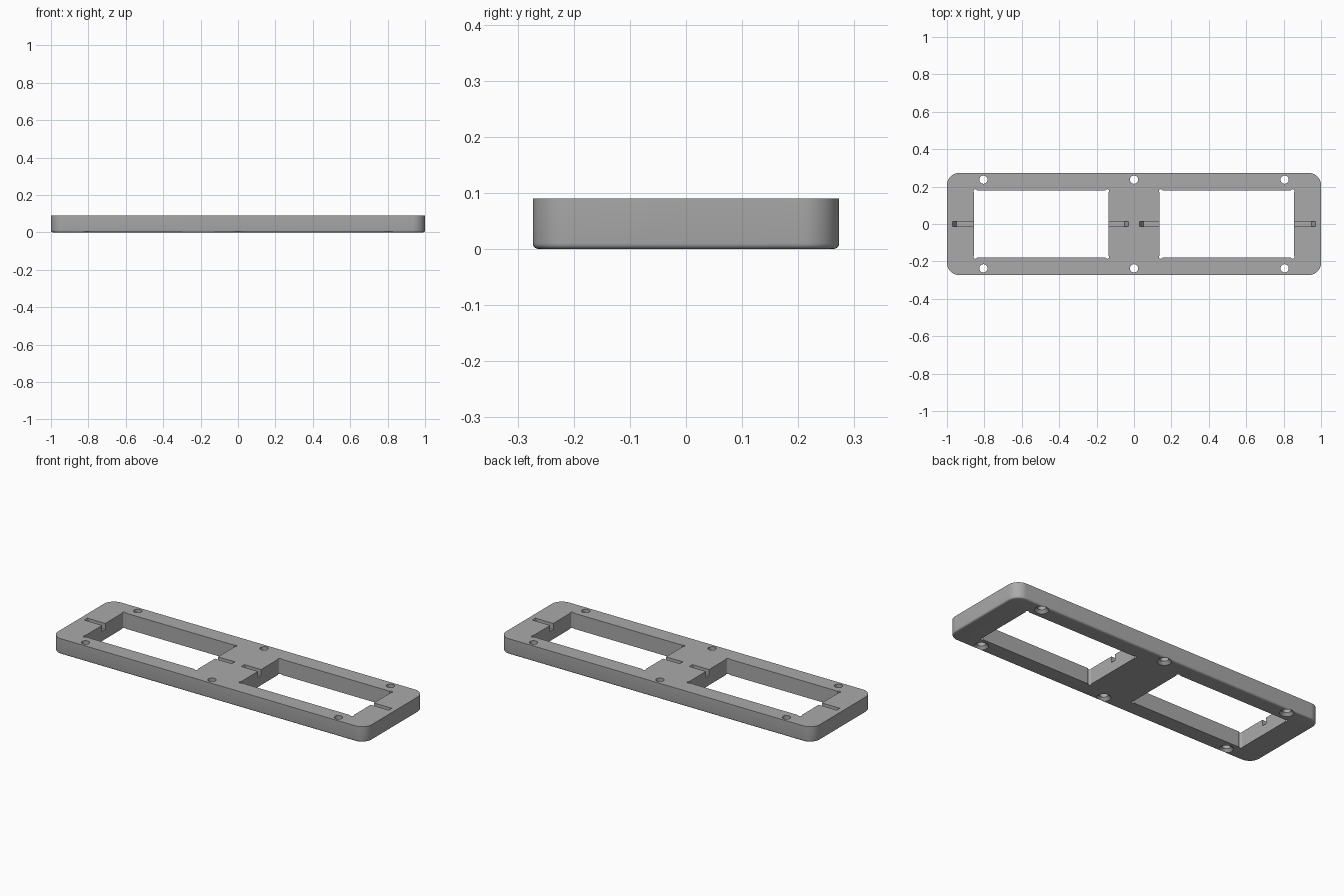
import bpy, bmesh, math

cube = bpy.data.objects.get("Cube")
if cube:
    bpy.data.objects.remove(cube, do_unlink=True)

HALF_X, HALF_Y, HEIGHT = 1.0, 0.273, 0.09
WIN_IN, WIN_OUT, WIN_Y = 0.137, 0.855, 0.18

grey = bpy.data.materials.new("mid grey")
grey.use_nodes = True
colour = (0.4, 0.4, 0.4, 1)
grey.diffuse_color = colour
grey.node_tree.nodes["Principled BSDF"].inputs["Base Color"].default_value = colour


def finish(bm, name):
    bmesh.ops.recalc_face_normals(bm, faces=bm.faces)
    mesh = bpy.data.meshes.new(name)
    bm.to_mesh(mesh)
    bm.free()
    mesh.materials.append(grey)
    obj = bpy.data.objects.new(name, mesh)
    bpy.context.collection.objects.link(obj)
    return obj


def prism(name, points, offset):
    """Extrude a closed outline of 3D points along an offset."""
    bm = bmesh.new()
    face = bm.faces.new([bm.verts.new(p) for p in points])
    new = bmesh.ops.extrude_face_region(bm, geom=[face])["geom"]
    bmesh.ops.translate(bm, vec=offset, verts=[v for v in new if isinstance(v, bmesh.types.BMVert)])
    return finish(bm, name)


def lathe(name, profile, x, y, sides=32):
    """Stack rings of (radius, z) into a closed round solid."""
    bm = bmesh.new()
    rings = [[bm.verts.new((x + r * math.cos(math.tau * i / sides),
                            y + r * math.sin(math.tau * i / sides), z))
              for i in range(sides)] for r, z in profile]
    for a, b in zip(rings, rings[1:]):
        for i in range(sides):
            j = (i + 1) % sides
            bm.faces.new((a[i], a[j], b[j], b[i]))
    bm.faces.new(rings[0])
    bm.faces.new(rings[-1])
    return finish(bm, name)


def cut(target, cutter):
    mod = target.modifiers.new("cut", "BOOLEAN")
    mod.operation, mod.solver, mod.object = "DIFFERENCE", "EXACT", cutter
    bpy.context.view_layer.objects.active = target
    bpy.ops.object.modifier_apply(modifier=mod.name)
    bpy.data.objects.remove(cutter, do_unlink=True)


# Plate with rounded corners and a softened lower rim
def rounded_outline(radius, steps=12):
    points = []
    for k, (sx, sy) in enumerate([(1, 1), (-1, 1), (-1, -1), (1, -1)]):
        for i in range(steps + 1):
            a = math.pi / 2 * (k + i / steps)
            points.append((sx * (HALF_X - radius) + radius * math.cos(a),
                           sy * (HALF_Y - radius) + radius * math.sin(a), 0))
    return points


plate = prism("frame_plate", rounded_outline(0.065), (0, 0, HEIGHT))
bm = bmesh.new()
bm.from_mesh(plate.data)
rim = [e for e in bm.edges if all(v.co.z < 0.001 for v in e.verts)]
bmesh.ops.bevel(bm, geom=rim, offset=0.01, segments=4, profile=0.5, affect="EDGES")
bm.to_mesh(plate.data)
bm.free()

for side in (-1, 1):
    # Window openings with small round corner reliefs
    a, b = side * WIN_IN, side * WIN_OUT
    cut(plate, prism("window_cutter", [(a, -WIN_Y, -0.1), (b, -WIN_Y, -0.1),
                                       (b, WIN_Y, -0.1), (a, WIN_Y, -0.1)], (0, 0, 0.3)))
    for x in (WIN_IN + 0.006, WIN_OUT - 0.006):
        for y in (-WIN_Y + 0.004, WIN_Y - 0.004):
            cut(plate, lathe("relief_cutter", [(0.01, -0.1), (0.01, 0.2)], side * x, y, 16))

    # Shallow slots running from each window into the end and middle bars
    for start, end in ((WIN_IN + 0.02, 0.03), (WIN_OUT - 0.02, 0.97)):
        toe = end - math.copysign(0.02, end - start)
        cut(plate, prism("slot_cutter", [(side * start, -0.014, 0.055), (side * toe, -0.014, 0.055),
                                         (side * end, -0.014, HEIGHT), (side * end, -0.014, 0.12),
                                         (side * start, -0.014, 0.12)], (0, 0.028, 0)))

# Screw holes, countersunk from underneath
for x in (-0.805, 0, 0.805):
    for y in (-0.237, 0.237):
        cut(plate, lathe("screw_cutter", [(0.047, -0.01), (0.037, 0), (0.022, 0.015), (0.022, 0.2)], x, y))

bpy.ops.object.select_all(action="DESELECT")
plate.select_set(True)
bpy.context.view_layer.objects.active = plate
bpy.ops.object.shade_smooth_by_angle(angle=math.radians(30))
